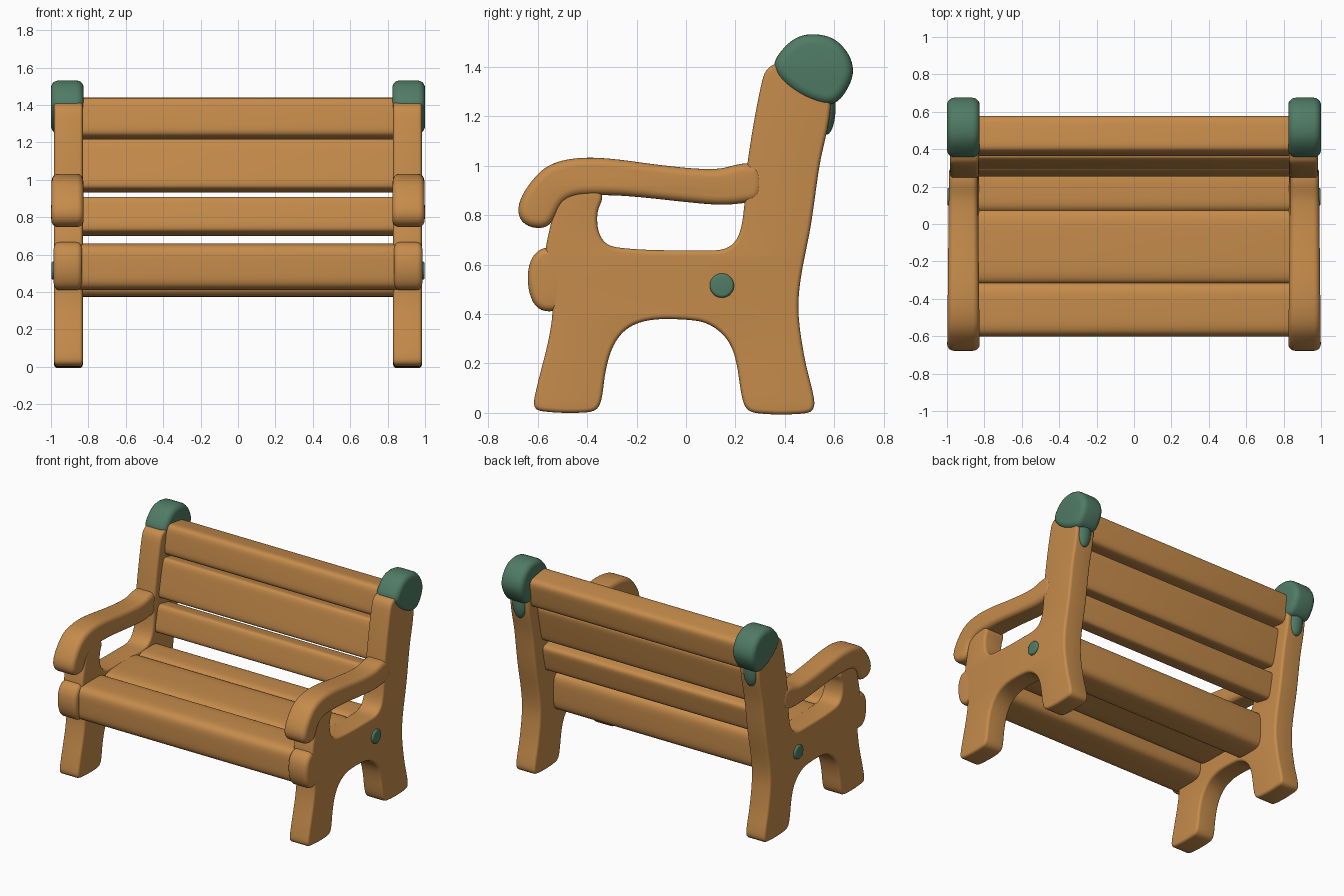
import bpy, bmesh, math
from mathutils import Vector
from mathutils.geometry import tessellate_polygon

if "Cube" in bpy.data.objects:
    bpy.data.objects.remove(bpy.data.objects["Cube"])


def material(name, rgb):
    m = bpy.data.materials.new(name)
    m.diffuse_color = (*rgb, 1)
    m.use_nodes = True
    m.node_tree.nodes["Principled BSDF"].inputs["Base Color"].default_value = m.diffuse_color
    return m


WOOD = material("warm wood", (0.56, 0.26, 0.07))
GREEN = material("moss green", (0.08, 0.20, 0.13))


def smooth_loop(pts, spacing=0.016, relax=3):
    """Closed polygon resampled evenly, with its corners softened."""
    p = [Vector(q) for q in pts]
    n, dense = len(p), []
    for i in range(n):
        a, b, c, d = p[i - 1], p[i], p[(i + 1) % n], p[(i + 2) % n]
        # tangents limited by segment length so short segments do not overshoot
        size = (c - b).length
        m0, m1 = (c - a).normalized() * size, (d - b).normalized() * size
        for k in range(20):
            t = k / 20
            dense.append(b * (2 * t**3 - 3 * t**2 + 1) + m0 * (t**3 - 2 * t**2 + t)
                         + c * (3 * t**2 - 2 * t**3) + m1 * (t**3 - t**2))
    total = sum((dense[i] - dense[i - 1]).length for i in range(len(dense)))
    count = max(16, round(total / spacing))
    out, walked, target = [], 0.0, 0.0
    for i in range(len(dense)):
        a, b = dense[i], dense[(i + 1) % len(dense)]
        seg = (b - a).length
        while len(out) < count and target <= walked + seg and seg > 0:
            out.append(a.lerp(b, (target - walked) / seg))
            target += total / count
        walked += seg
    for _ in range(relax):
        m = len(out)
        out = [out[i] * 0.5 + (out[i - 1] + out[(i + 1) % m]) * 0.25 for i in range(m)]
    return out


def prism(name, loop, x0, x1, r, mat, taper=None):
    """Extrude a (y, z) loop along x with edges rounded by radius r."""
    n = len(loop)
    area = sum(loop[i - 1].x * loop[i].y - loop[i].x * loop[i - 1].y for i in range(n))
    sign = 1 if area > 0 else -1
    inward = []
    for i in range(n):
        t = (loop[(i + 1) % n] - loop[i - 1]).normalized()
        inward.append(Vector((-t.y, t.x)) * sign)
    arc = [math.pi / 2 * k / 5 for k in range(6)]
    section = [(x0 + r * (1 - math.sin(a)), r * (1 - math.cos(a))) for a in reversed(arc)]
    section += [(x1 - r * (1 - math.sin(a)), r * (1 - math.cos(a))) for a in arc]
    bm = bmesh.new()
    rings = []
    for x, d in section:
        rings.append([bm.verts.new((x, *(q + v * d))) for q, v in zip(loop, inward)])
    for A, B in zip(rings, rings[1:]):
        for i in range(n):
            bm.faces.new((A[i - 1], A[i], B[i], B[i - 1]))
    for ring in (rings[0], rings[-1]):
        flat = [Vector((v.co.y, v.co.z, 0)) for v in ring]
        for tri in tessellate_polygon([flat]):
            bm.faces.new([ring[i] for i in tri])
    if taper:  # narrow the part between two y values
        y0, y1, f = taper
        mid = (x0 + x1) / 2
        for v in bm.verts:
            t = min(1, max(0, (v.co.y - y0) / (y1 - y0)))
            v.co.x = mid + (v.co.x - mid) * (1 + (f - 1) * t)
    bmesh.ops.recalc_face_normals(bm, faces=bm.faces)
    return finish(name, bm, mat)


def finish(name, bm, mat):
    me = bpy.data.meshes.new(name)
    bm.to_mesh(me)
    bm.free()
    me.materials.append(mat)
    ob = bpy.data.objects.new(name, me)
    bpy.context.collection.objects.link(ob)
    bpy.ops.object.select_all(action='DESELECT')
    ob.select_set(True)
    bpy.context.view_layer.objects.active = ob
    bpy.ops.object.shade_smooth_by_angle(angle=math.radians(40))
    return ob


def ellipsoid(name, centre, radii, mat):
    bm = bmesh.new()
    bmesh.ops.create_uvsphere(bm, u_segments=24, v_segments=14, radius=1)
    bmesh.ops.scale(bm, vec=radii, verts=bm.verts)
    bmesh.ops.translate(bm, vec=centre, verts=bm.verts)
    return finish(name, bm, mat)


def slat(name, y, z, thick, high, tilt, power=0.45):
    """Rounded plank spanning the bench, leaning back by tilt degrees."""
    a, loop = math.radians(tilt), []
    for k in range(48):
        t = 2 * math.pi * (k + 0.5) / 48
        c, s = math.cos(t), math.sin(t)
        u = math.copysign(abs(c) ** power, c) * thick / 2
        v = math.copysign(abs(s) ** power, s) * high / 2
        loop.append(Vector((y + u * math.cos(a) + v * math.sin(a),
                            z - u * math.sin(a) + v * math.cos(a))))
    prism(name, loop, -0.88, 0.88, 0.003, WOOD)


# Side profiles as (y, z)
FRAME = [(-0.61, 0.01), (-0.37, 0.005), (-0.345, 0.04), (-0.325, 0.17), (-0.295, 0.27),
         (-0.24, 0.34), (-0.15, 0.375), (0.0, 0.377), (0.09, 0.36), (0.165, 0.30),
         (0.20, 0.22), (0.232, 0.04), (0.26, 0.002), (0.505, 0.0), (0.522, 0.03),
         (0.48, 0.22), (0.455, 0.40), (0.462, 0.53), (0.505, 0.76), (0.54, 1.0),
         (0.585, 1.24), (0.56, 1.38), (0.45, 1.42), (0.342, 1.405), (0.312, 1.36),
         (0.25, 1.02), (0.237, 0.85), (0.215, 0.72), (0.17, 0.667), (0.08, 0.657),
         (-0.30, 0.672), (-0.35, 0.72), (-0.358, 0.82), (-0.335, 0.88), (-0.42, 0.95),
         (-0.51, 0.88), (-0.55, 0.75), (-0.57, 0.62), (-0.54, 0.40), (-0.617, 0.04)]
ARM = [(0.30, 0.99), (0.24, 1.01), (0.14, 0.988), (0.04, 0.988), (-0.10, 1.002),
       (-0.33, 1.03), (-0.46, 1.028), (-0.56, 0.998), (-0.63, 0.93), (-0.675, 0.85),
       (-0.675, 0.79), (-0.64, 0.755), (-0.565, 0.75), (-0.53, 0.79), (-0.50, 0.85),
       (-0.44, 0.877), (-0.30, 0.88), (-0.18, 0.872), (0.0, 0.853), (0.14, 0.842),
       (0.24, 0.85), (0.30, 0.87)]
KNOB = [(-0.54, 0.41), (-0.60, 0.422), (-0.632, 0.48), (-0.64, 0.56), (-0.622, 0.63),
        (-0.57, 0.67), (-0.50, 0.64), (-0.46, 0.54), (-0.48, 0.44)]
CAP = [(0.353, 1.405), (0.39, 1.47), (0.45, 1.52), (0.52, 1.532), (0.60, 1.512),
       (0.658, 1.45), (0.677, 1.38), (0.65, 1.305), (0.595, 1.248), (0.51, 1.262),
       (0.43, 1.305), (0.375, 1.355)]
BOLT = [(0.145 + 0.053 * math.cos(k * math.pi / 4), 0.515 + 0.053 * math.sin(k * math.pi / 4))
        for k in range(8)]

for side, s in (("right", 1), ("left", -1)):
    for part, pts, inner, outer, r, mat, taper in (
            ("side_frame", FRAME, 0.83, 0.983, 0.018, WOOD, None),
            ("armrest", ARM, 0.825, 0.999, 0.035, WOOD, (-0.68, 0.30, 0.88)),
            ("front_knob", KNOB, 0.833, 0.987, 0.03, WOOD, (-0.60, -0.53, 0.93)),
            ("post_cap", CAP, 0.825, 1.0, 0.04, GREEN, None),
            ("bolt", BOLT, 0.95, 0.998, 0.012, GREEN, None)):
        x0, x1 = sorted((s * inner, s * outer))
        prism(f"{side}_{part}", smooth_loop(pts), x0, x1, r, mat, taper)
    # drip hanging down the back of the post
    ellipsoid(f"{side}_cap_drip", (s * 0.91, 0.568, 1.235), (0.055, 0.037, 0.11), GREEN)

# Seat planks
slat("front_seat_slat", -0.455, 0.535, 0.295, 0.25, 0)
slat("middle_seat_slat", -0.12, 0.575, 0.40, 0.16, 0)
slat("rear_seat_slat", 0.18, 0.512, 0.25, 0.275, 0)

# Backrest planks
slat("lower_back_slat", 0.34, 0.805, 0.15, 0.195, 12, 0.35)
slat("middle_back_slat", 0.39, 1.075, 0.15, 0.275, 12, 0.3)
slat("top_back_slat", 0.47, 1.325, 0.20, 0.215, 9, 0.38)
